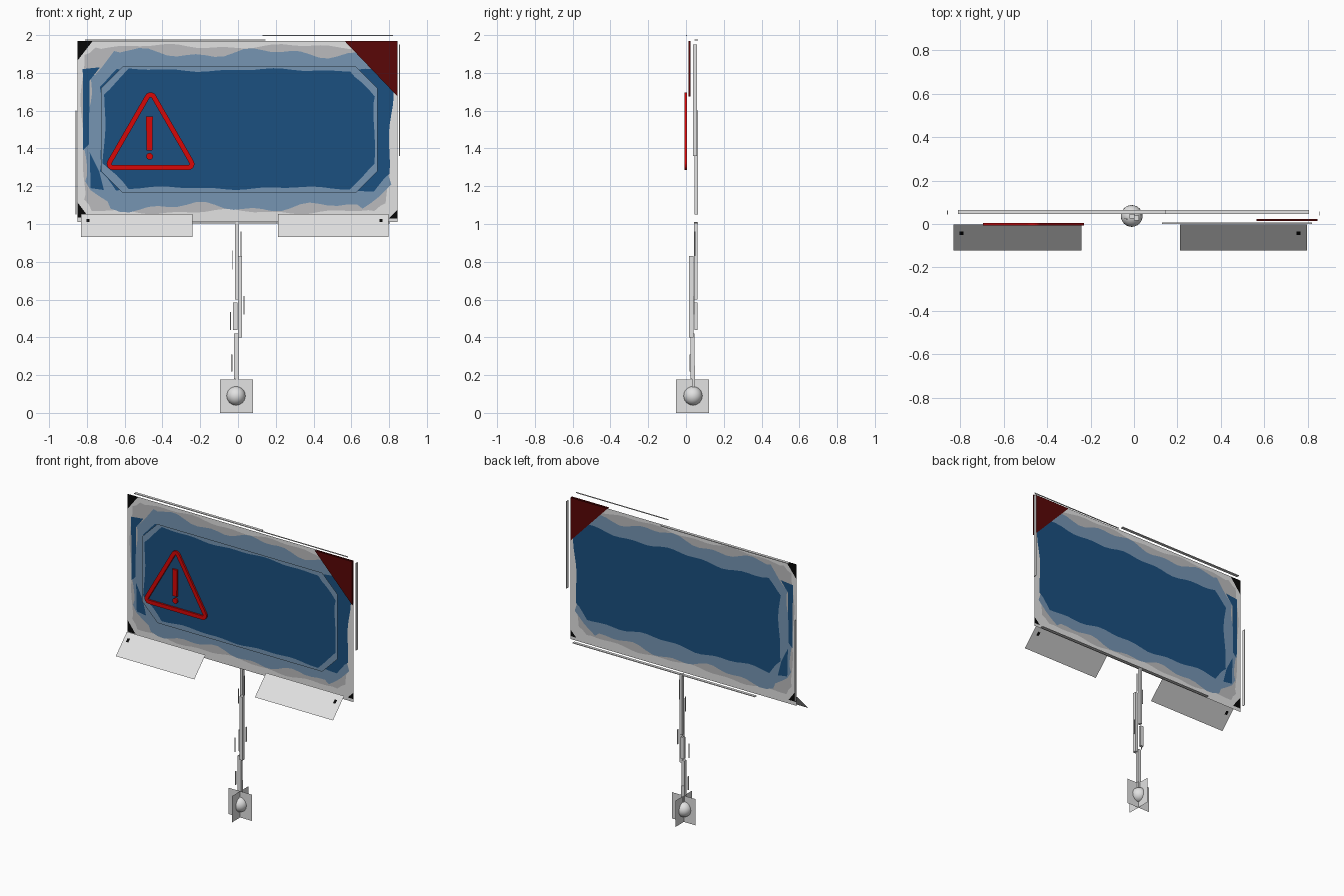
import bpy, bmesh, math
from mathutils import Vector
from mathutils.geometry import delaunay_2d_cdt

if "Cube" in bpy.data.objects:
    bpy.data.objects.remove(bpy.data.objects["Cube"])


def material(name, rgb):
    m = bpy.data.materials.new(name)
    m.diffuse_color = (*rgb, 1)
    m.use_nodes = True
    m.node_tree.nodes["Principled BSDF"].inputs["Base Color"].default_value = m.diffuse_color
    return m


LIGHT = material("light_grey", (0.76, 0.76, 0.76))
GREY = material("mid_grey", (0.50, 0.50, 0.51))
PALE = material("pale_blue", (0.18, 0.30, 0.45))
BLUE = material("deep_blue", (0.011, 0.08, 0.215))
BLACK = material("black", (0.002, 0.002, 0.002))
DARK_RED = material("dark_red", (0.10, 0.002, 0.002))
RED = material("red", (0.68, 0.002, 0.002))


def link(bm, name, mats):
    me = bpy.data.meshes.new(name)
    bm.to_mesh(me)
    bm.free()
    for m in mats:
        me.materials.append(m)
    ob = bpy.data.objects.new(name, me)
    bpy.context.collection.objects.link(ob)
    return ob


def plate(name, mat, pts, y, thick):
    """Flat outline in x-z, given thickness evenly to both sides of y."""
    bm = bmesh.new()
    a, b = ([bm.verts.new((x, y + s * thick / 2, z)) for x, z in pts] for s in (-1, 1))
    bm.faces.new(a)
    bm.faces.new(b[::-1])
    for i in range(len(a)):
        bm.faces.new((a[i - 1], b[i - 1], b[i], a[i]))
    bmesh.ops.recalc_face_normals(bm, faces=bm.faces)
    return link(bm, name, [mat])


def box(name, mat, x0, x1, y0, y1, z0, z1):
    return plate(name, mat, rect(x0, x1, z0, z1), (y0 + y1) / 2, y1 - y0)


def quad(name, mat, pts):
    bm = bmesh.new()
    bm.faces.new([bm.verts.new(p) for p in pts])
    return link(bm, name, [mat])


def rect(x0, x1, z0, z1):
    return [(x0, z0), (x1, z0), (x1, z1), (x0, z1)]


def octagon(x0, x1, z0, z1, c):
    return [(x0 + c, z0), (x1 - c, z0), (x1, z0 + c), (x1, z1 - c),
            (x1 - c, z1), (x0 + c, z1), (x0, z1 - c), (x0, z0 + c)]


def wavy(poly, amp, phase, step=.05):
    """Outline with a soft irregular ripple, never going outside the given one."""
    out = []
    for (x1, z1), (x2, z2) in zip(poly, poly[1:] + poly[:1]):
        d = math.hypot(x2 - x1, z2 - z1)
        k = max(1, round(d / step))
        for i in range(k):
            x, z = x1 + (x2 - x1) * i / k, z1 + (z2 - z1) * i / k
            w = amp * (.5 + .3 * math.sin(9 * x + 7 * z + phase) + .2 * math.sin(23 * x - 17 * z + 2 * phase))
            out.append((x - (z2 - z1) / d * w, z + (x2 - x1) / d * w))
    return out


def inside(p, poly):
    hit = False
    for (x1, z1), (x2, z2) in zip(poly, poly[1:] + poly[:1]):
        if (z1 > p.y) != (z2 > p.y) and p.x < x1 + (p.y - z1) * (x2 - x1) / (z2 - z1):
            hit = not hit
    return hit


def sheet(name, y, layers):
    """One flat sheet cut along all outlines; the last outline around a face colours it."""
    pts, edges = [], []
    for _, poly in layers:
        s, n = len(pts), len(poly)
        pts += [Vector(p) for p in poly]
        edges += [(s + i, s + (i + 1) % n) for i in range(n)]
    verts, _, faces, *_ = delaunay_2d_cdt(pts, edges, [], 0, 1e-5)
    mats = list(dict.fromkeys(m for m, _ in layers))
    bm = bmesh.new()
    vs = [bm.verts.new((v.x, y, v.y)) for v in verts]
    for f in faces:
        c = sum((verts[i] for i in f), Vector((0, 0))) / len(f)
        hits = [m for m, poly in layers if inside(c, poly)]
        if hits:
            bm.faces.new([vs[i] for i in f]).material_index = mats.index(hits[-1])
    bmesh.ops.recalc_face_normals(bm, faces=bm.faces)
    return link(bm, name, mats)


# Screen: one sheet with painted border, core and corners
L, R, B, T = -.85, .845, 1.01, 1.968
red_corner = [(.565, T), (R, T), (R, 1.675)]
sheet("screen_panel", .031, [
    (LIGHT, rect(L, R, B, T)),
    (GREY, wavy(octagon(-.835, .8, 1.05, 1.955, .06), .03, 1)),
    (PALE, wavy(octagon(-.825, .83, 1.06, 1.935, .15), .06, 2.5)),
    (BLUE, wavy(octagon(-.745, .825, 1.165, 1.825, .1), .035, 4)),
    (BLUE, [(-.822, 1.82), (-.73, 1.83), (-.785, 1.76), (-.79, 1.42), (-.82, 1.39)]),
    (BLUE, [(-.785, 1.38), (-.735, 1.28), (-.71, 1.18), (-.78, 1.19)]),
    (BLACK, [(L, T), (-.77, T), (L, 1.865)]),
    (BLACK, [(L, 1.035), (-.79, 1.035), (L, 1.115)]),
    (BLACK, [(R, 1.03), (R, 1.075), (.8, 1.03)]),
    (DARK_RED, red_corner),
])
plate("corner_red_plate", DARK_RED, red_corner, .018, .009)

# Octagonal display floating in front of the screen
sheet("display_octagon", .01, [
    (PALE, octagon(-.725, .738, 1.165, 1.835, .115)),
    (BLUE, wavy(octagon(-.72, .735, 1.18, 1.825, .14), .02, 3)),
])


# Warning sign: rounded triangle ring, bar and dot
def rounded_triangle(r, cx=-.463, cz=1.434, rc=.231, steps=8):
    pts = []
    for k in range(3):
        a = math.radians(90 + 120 * k)
        for i in range(steps + 1):
            b = a + math.radians(-60 + 120 * i / steps)
            pts.append((cx + rc * math.cos(a) + r * math.cos(b),
                        cz + rc * math.sin(a) + r * math.sin(b)))
    return pts


bm = bmesh.new()
loops = [[bm.verts.new((x, y, z)) for x, z in rounded_triangle(r)]
         for r, y in ((.032, -.008), (.032, .004), (.006, .004), (.006, -.008))]
n = len(loops[0])
for a in range(4):
    p, q = loops[a - 1], loops[a]
    for i in range(n):
        bm.faces.new((p[i - 1], p[i], q[i], q[i - 1]))
bmesh.ops.recalc_face_normals(bm, faces=bm.faces)
link(bm, "warning_triangle", [RED])
plate("warning_bar", RED, [(-.484, 1.39), (-.454, 1.39), (-.451, 1.57), (-.487, 1.57)], -.002, .012)
plate("warning_dot", RED, [(-.468 + .018 * math.cos(t * math.tau / 16),
                            1.358 + .018 * math.sin(t * math.tau / 16)) for t in range(16)], -.002, .012)

# Slanted flaps below the screen, each with a small black dot on both sides
for side, x0, x1, dot in (("left", -.83, -.242, -.794), ("right", .212, .797, .757)):
    quad("flap_" + side, LIGHT, [(x0, -.122, .932), (x1, -.122, .932), (x1, -.003, 1.052), (x0, -.003, 1.052)])
    d = .009
    for face, o in (("upper", .003), ("lower", -.003)):
        quad("flap_dot_%s_%s" % (side, face), BLACK,
             [(dot + sx * d, -.0395 + sz * d - o, 1.0155 + sz * d + o)
              for sx, sz in rect(-1, 1, -1, 1)])

# Loose frame strips around the screen
for key, b in {
    "top": (-.81, .145, .045, .064, 1.972, 1.977),
    "top_front": (.13, .82, .001, .006, 1.995, 2.0),
    "bottom": (-.56, .805, .045, .064, 1.003, 1.008),
    "left": (-.86, -.856, .044, .063, 1.05, 1.6),
    "right": (.853, .857, .038, .058, 1.36, 1.95),
}.items():
    box("frame_strip_" + key, LIGHT, *b)

# Pole: overlapping segments with thin slivers beside them
for i, b in enumerate([
    (-.015, .004, .042, .062, .6, 1.01), (0, .022, .015, .04, .4, .83),
    (-.027, -.003, .045, .062, .44, .585), (-.02, .004, .025, .045, .18, .42),
    (.014, .019, .045, .05, .83, .96), (-.033, -.029, .045, .05, .76, .86),
    (.03, .034, .04, .046, .52, .62), (-.043, -.038, .022, .027, .44, .535),
    (-.036, -.03, .018, .026, .22, .31), (-.014, .002, .032, .048, .12, .25),
]):
    box("pole_segment_%d" % (i + 1), LIGHT, *b)

# Base: two crossed squares around a small ball
cx, cy, h = -.0075, .034, .088
quad("base_plane_front", LIGHT, [(x, cy, z) for x, z in rect(cx - h, cx + h, 0, .178)])
quad("base_plane_side", LIGHT, [(cx, y, z) for y, z in rect(cy - h, cy + h, 0, .178)])
bpy.ops.mesh.primitive_uv_sphere_add(segments=24, ring_count=12, radius=.05, location=(cx - .003, cy + .003, .09))
ball = bpy.context.object
ball.name = "base_ball"
ball.data.materials.append(LIGHT)
bpy.ops.object.shade_smooth()
